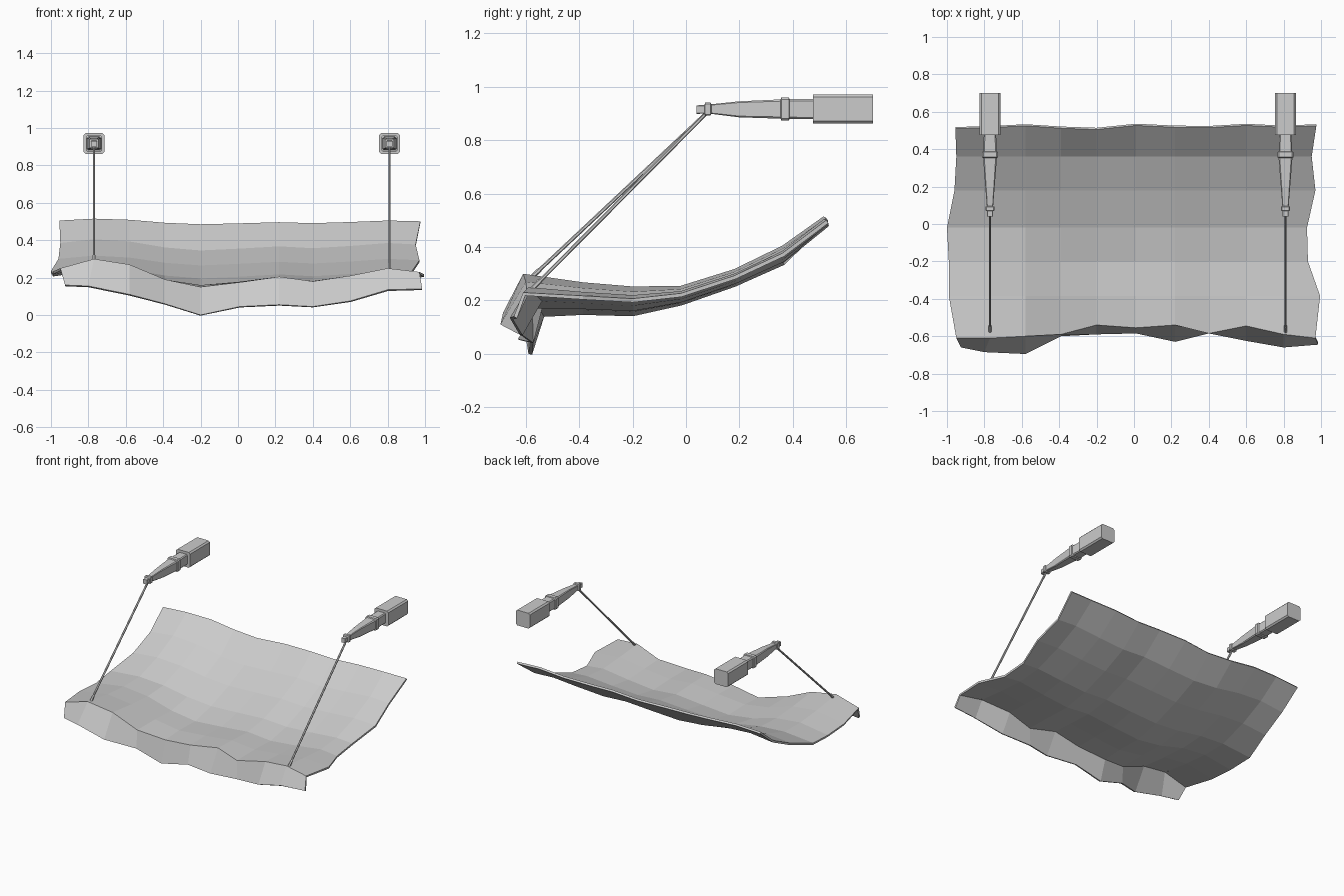
import bpy, bmesh, math
from mathutils import Vector

if "Cube" in bpy.data.objects:
    bpy.data.objects.remove(bpy.data.objects["Cube"])


def make_object(name, bm):
    bmesh.ops.recalc_face_normals(bm, faces=bm.faces)
    me = bpy.data.meshes.new(name)
    bm.to_mesh(me)
    bm.free()
    ob = bpy.data.objects.new(name, me)
    bpy.context.collection.objects.link(ob)
    return ob


# --- sagging cloth canopy: columns across x, rows from back to front ---
COLS = [-0.95, -0.77, -0.58, -0.39, -0.2, 0.01, 0.22, 0.4, 0.6, 0.8, 0.97]
FRONT_Z = [0.25, 0.30, 0.27, 0.19, 0.15, 0.175, 0.205, 0.18, 0.21, 0.25, 0.23]
FRONT_Y = [-0.61, -0.61, -0.60, -0.59, -0.54, -0.555, -0.54, -0.585, -0.545, -0.59, -0.61]
HEM_Z = [0.16, 0.155, 0.11, 0.06, 0.0, 0.045, 0.055, 0.045, 0.075, 0.135, 0.14]
HEM_Y = [-0.66, -0.685, -0.695, -0.60, -0.59, -0.585, -0.63, -0.585, -0.625, -0.66, -0.645]
BACK_Y = [0.51, 0.515, 0.525, 0.512, 0.505, 0.527, 0.517, 0.515, 0.527, 0.517, 0.525]
# y, left x, right x, lowest z, share of the front edge's waviness
ROWS = [(0.515, -0.955, 0.975, 0.485, 0.2),
        (0.36, -0.95, 0.95, 0.345, 0.4),
        (0.18, -0.96, 0.97, 0.265, 0.35),
        (-0.02, -1.0, 0.925, 0.195, 0.4),
        (-0.2, -0.99, 0.93, 0.155, 0.65),
        (-0.385, -0.99, 0.995, 0.16, 0.72)]

bm = bmesh.new()
grid = []
for r, (y, xl, xr, z, wave) in enumerate(ROWS):
    xs = [xl] + COLS[1:-1] + [xr]
    grid.append([bm.verts.new((x, BACK_Y[i] if r == 0 else y,
                               z + wave * (FRONT_Z[i] - 0.15)))
                 for i, x in enumerate(xs)])
grid.append([bm.verts.new(p) for p in zip(COLS, FRONT_Y, FRONT_Z)])
hem_x = [-0.925, -0.80] + COLS[2:-1] + [0.985]
grid.append([bm.verts.new(p) for p in zip(hem_x, HEM_Y, HEM_Z)])
for a, b in zip(grid, grid[1:]):
    for i in range(len(COLS) - 1):
        bm.faces.new((a[i], b[i], b[i + 1], a[i + 1]))
bm.normal_update()
cloth = make_object("cloth_canopy", bm)
if cloth.data.polygons[0].normal.z < 0:
    cloth.data.flip_normals()
thick = cloth.modifiers.new("thickness", 'SOLIDIFY')
thick.thickness = 0.014
thick.offset = -1

# --- carved support arms: chamfered square sections along y ---
# y, half width x, half height z, centre z
ARM = [(0.70, 0.055, 0.055, 0.917), (0.475, 0.055, 0.055, 0.917),
       (0.475, 0.033, 0.037, 0.917), (0.388, 0.036, 0.037, 0.917),
       (0.385, 0.043, 0.043, 0.917), (0.357, 0.043, 0.043, 0.917),
       (0.354, 0.037, 0.036, 0.917), (0.20, 0.025, 0.030, 0.916),
       (0.095, 0.017, 0.018, 0.917), (0.092, 0.024, 0.024, 0.917),
       (0.072, 0.024, 0.024, 0.917), (0.069, 0.015, 0.016, 0.916),
       (0.04, 0.015, 0.016, 0.915)]


def section(bm, x, y, w, h, z):
    c = 0.18 * w
    pts = [(w, h - c), (w - c, h), (c - w, h), (-w, h - c),
           (-w, c - h), (c - w, -h), (w - c, -h), (w, c - h)]
    return [bm.verts.new((x + px, y, z + pz)) for px, pz in pts]


def support_arm(name, x):
    bm = bmesh.new()
    rings = [section(bm, x, *s) for s in ARM]
    for a, b in zip(rings, rings[1:]):
        for i in range(8):
            j = (i + 1) % 8
            bm.faces.new((a[i], a[j], b[j], b[i]))
    bm.faces.new(rings[0])
    bm.faces.new(rings[-1])
    make_object(name, bm)


# --- ropes from arm tip to the raised front of the cloth ---
def rope(name, start, end, radius):
    start, end = Vector(start), Vector(end)
    d = end - start
    bpy.ops.mesh.primitive_cylinder_add(vertices=6, radius=radius, depth=d.length,
                                        location=(start + end) / 2)
    ob = bpy.context.object
    ob.name = name
    ob.rotation_euler = d.to_track_quat('Z', 'Y').to_euler()


for side, x, z_end in (("left", -0.77, 0.285), ("right", 0.81, 0.24)):
    support_arm("support_arm_" + side, x)
    top, foot = Vector((x, 0.08, 0.905)), Vector((x, -0.58, z_end))
    rope("rope_" + side, top, foot, 0.007)
    rope("rope_knot_" + side, foot.lerp(top, 0.05), foot, 0.009)
